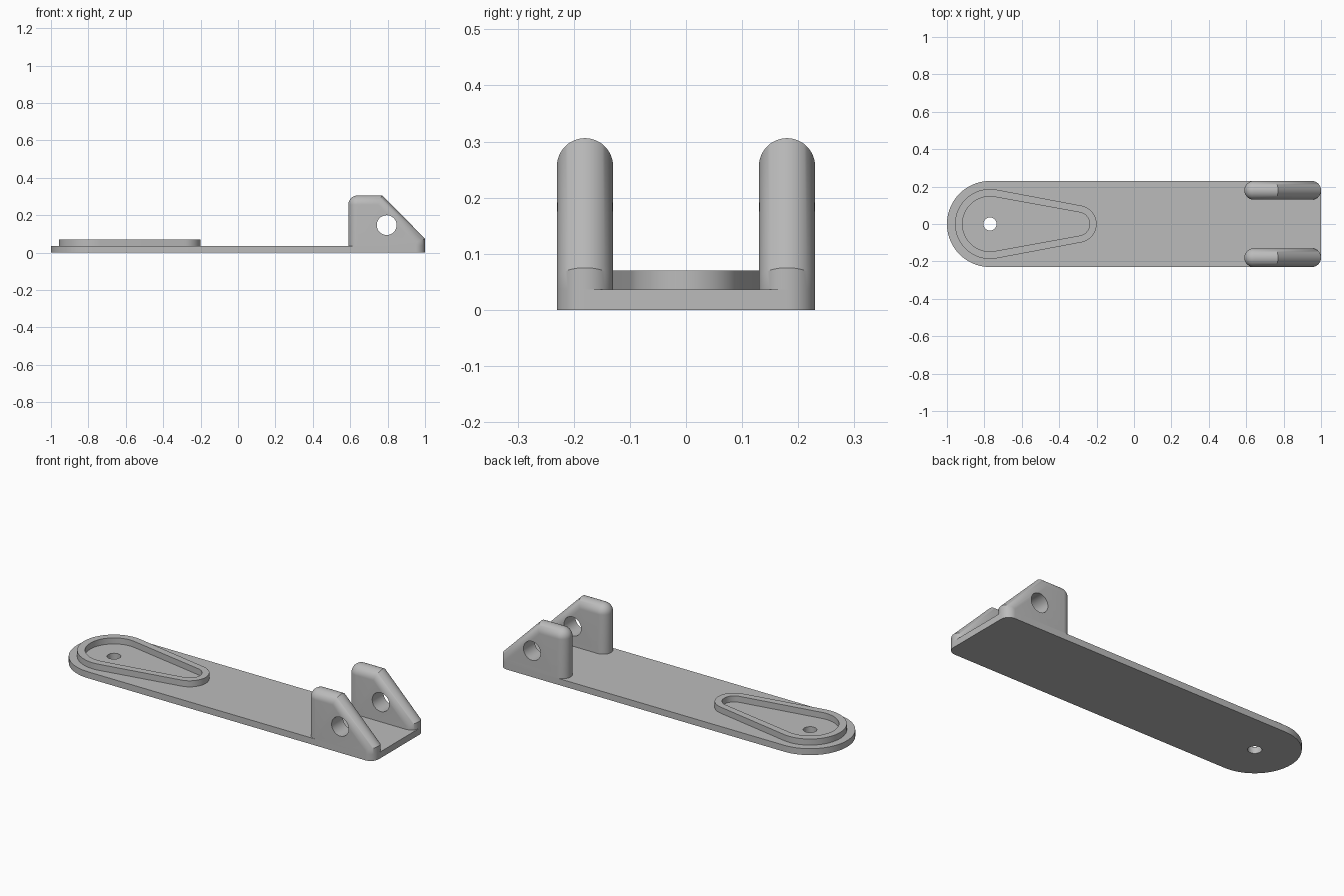
import bpy
import bmesh
from math import acos, cos, sin, pi, hypot

if "Cube" in bpy.data.objects:
    bpy.data.objects.remove(bpy.data.objects["Cube"], do_unlink=True)

PLATE_TOP = 0.036
RIM_TOP = 0.07
HALF_W = 0.23
BIG_X = -0.77      # centre of the round end and its hole
ROUND = 0.05       # lug edge radius, half the lug thickness

grey = bpy.data.materials.new("Grey metal")
colour = (0.5, 0.5, 0.5, 1)
grey.diffuse_color = colour
grey.use_nodes = True
grey.node_tree.nodes["Principled BSDF"].inputs["Base Color"].default_value = colour


def arc(cx, cy, r, start, end, steps):
    angles = [start + (end - start) * i / steps for i in range(steps + 1)]
    return [(cx + r * cos(a), cy + r * sin(a)) for a in angles]


def loft(name, loops, closed=False):
    """Join equal loops of points; cap the ends, or join last to first."""
    bm = bmesh.new()
    rows = [[bm.verts.new(p) for p in loop] for loop in loops]
    pairs = list(zip(rows, rows[1:]))
    if closed:
        pairs.append((rows[-1], rows[0]))
    else:
        bm.faces.new(rows[0])
        bm.faces.new(rows[-1])
    n = len(rows[0])
    for a, b in pairs:
        for i in range(n):
            j = (i + 1) % n
            bm.faces.new((a[i], a[j], b[j], b[i]))
    bmesh.ops.remove_doubles(bm, verts=bm.verts, dist=1e-5)
    bmesh.ops.recalc_face_normals(bm, faces=bm.faces)
    mesh = bpy.data.meshes.new(name)
    bm.to_mesh(mesh)
    bm.free()
    mesh.materials.append(grey)
    obj = bpy.data.objects.new(name, mesh)
    bpy.context.collection.objects.link(obj)
    return obj


def at_height(outline, z):
    return [(x, y, z) for x, y in outline]


def activate(obj):
    bpy.ops.object.select_all(action="DESELECT")
    obj.select_set(True)
    bpy.context.view_layer.objects.active = obj


def drill(obj, location, radius, rotation=(0, 0, 0)):
    bpy.ops.mesh.primitive_cylinder_add(vertices=48, radius=radius, depth=0.3,
                                        location=location, rotation=rotation)
    cutter = bpy.context.object
    cutter.hide_render = True
    cutter.data.materials.append(grey)
    activate(obj)
    mod = obj.modifiers.new("Hole", "BOOLEAN")
    mod.operation = "DIFFERENCE"
    mod.solver = "EXACT"
    mod.object = cutter
    bpy.ops.object.modifier_apply(modifier=mod.name)
    bpy.data.objects.remove(cutter, do_unlink=True)


def smooth(obj):
    activate(obj)
    bpy.ops.object.shade_smooth_by_angle(angle=pi / 6)


# Base plate: one round end, two small rounded corners
corner = HALF_W - ROUND
outline = (arc(BIG_X, 0, HALF_W, pi / 2, 3 * pi / 2, 48)
           + arc(1 - ROUND, -corner, ROUND, -pi / 2, 0, 12)
           + arc(1 - ROUND, corner, ROUND, 0, pi / 2, 12))
plate = loft("base_plate", [at_height(outline, 0), at_height(outline, PLATE_TOP)])
drill(plate, (BIG_X, 0, 0), 0.035)
smooth(plate)


# Teardrop rim: hull of a big and a small circle
def teardrop(big_r, small_r, small_x=-0.3):
    a = acos((big_r - small_r) / (small_x - BIG_X))
    return (arc(BIG_X, 0, big_r, a, 2 * pi - a, 48)
            + arc(small_x, 0, small_r, -a, a, 24))


outer, inner = teardrop(0.187, 0.1), teardrop(0.147, 0.063)
rim = loft("teardrop_rim", [at_height(outer, PLATE_TOP), at_height(outer, RIM_TOP),
                            at_height(inner, RIM_TOP), at_height(inner, PLATE_TOP)],
           closed=True)
smooth(rim)


# Lugs: sloped side profile, swept with a half-round edge
def lug_profile(inset):
    left, right, top = 0.59, 1.0, 0.306
    peak_x, toe_z = 0.77, 0.075
    nx, nz = top - toe_z, right - peak_x
    length = hypot(nx, nz)
    nx, nz = nx / length, nz / length
    reach = nx * peak_x + nz * top - inset
    z = top - inset
    x = right - inset
    return ([(left + inset, PLATE_TOP)]
            + arc(left + ROUND, top - ROUND, ROUND - inset, pi, pi / 2, 8)
            + [((reach - nz * z) / nx, z), (x, (reach - nx * x) / nz), (x, PLATE_TOP)])


for side, name in ((-1, "right_lug"), (1, "left_lug")):
    loops = []
    for i in range(25):
        t = pi * (i / 24 - 0.5)
        y = side * corner + ROUND * sin(t)
        loops.append([(x, y, z) for x, z in lug_profile(ROUND * (1 - cos(t)))])
    lug = loft(name, loops)
    drill(lug, (0.795, side * corner, 0.147), 0.053, (pi / 2, 0, 0))
    smooth(lug)
